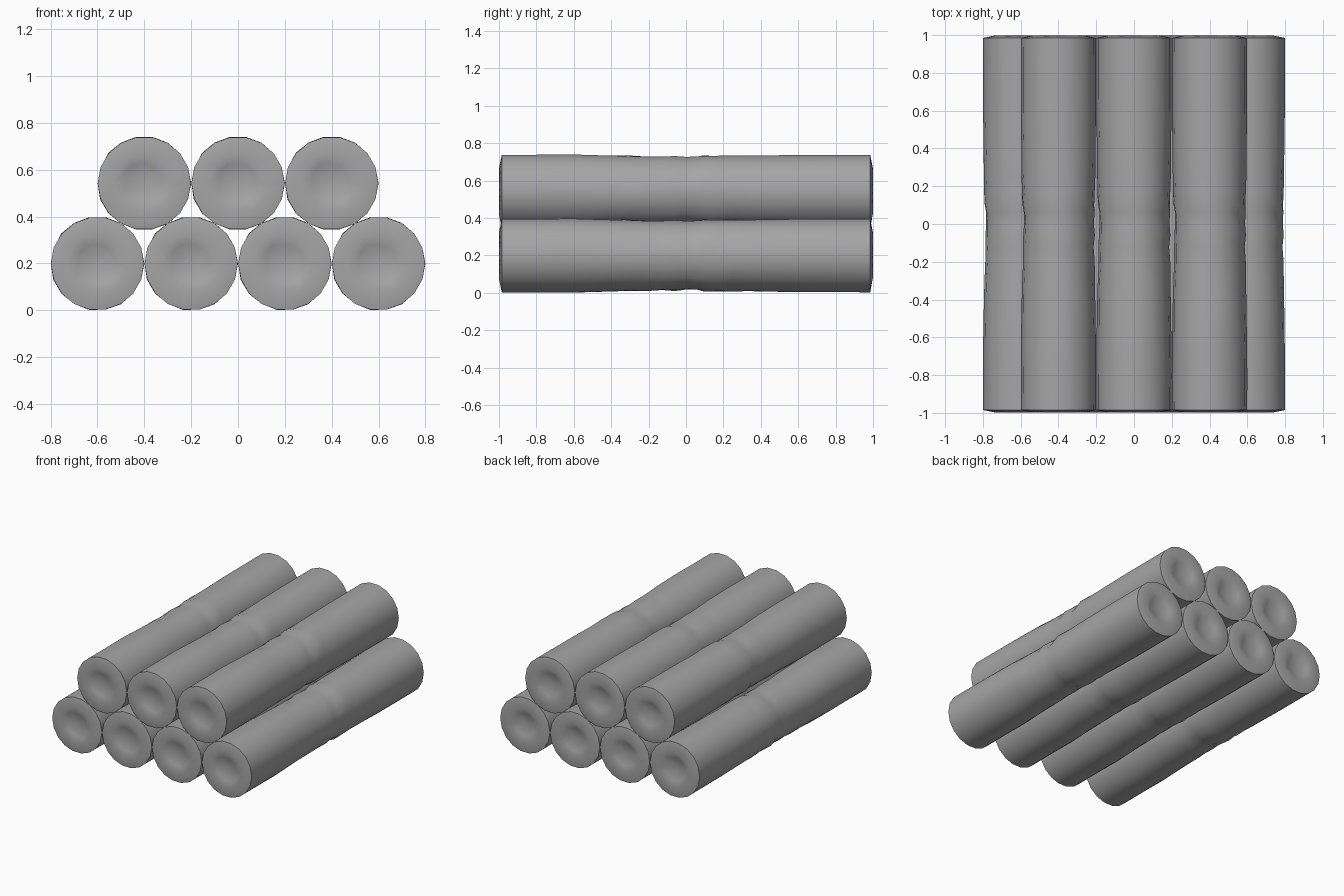
import bpy, bmesh, math, random

if "Cube" in bpy.data.objects:
    bpy.data.objects.remove(bpy.data.objects["Cube"])

random.seed(4)
SIDES = 18
# (y, radius, jitter) from the front dish to the back dish
PROFILE = [(-0.985, 0.085, 0.008), (-0.999, 0.125, 0.008), (-0.985, 0.199, 0),
           (-0.8, 0.199, 0.001), (-0.6, 0.199, 0.002), (-0.4, 0.195, 0.002),
           (-0.3, 0.192, 0.003), (-0.2, 0.190, 0.003), (-0.12, 0.186, 0.004),
           (-0.06, 0.189, 0.004), (0.0, 0.184, 0.005), (0.06, 0.187, 0.005),
           (0.1, 0.193, 0.005), (0.17, 0.192, 0.004), (0.25, 0.194, 0.003),
           (0.35, 0.194, 0.002), (0.6, 0.198, 0.001), (0.985, 0.199, 0),
           (0.999, 0.125, 0.008), (0.985, 0.085, 0.008)]


def make_log_mesh():
    bm = bmesh.new()
    rings = []
    for y, radius, jitter in PROFILE:
        ring = []
        for i in range(SIDES):
            a = 2 * math.pi * i / SIDES
            r = radius + random.uniform(-jitter, jitter)
            ring.append(bm.verts.new((r * math.cos(a), y, r * math.sin(a))))
        rings.append(ring)
    for a, b in zip(rings, rings[1:]):
        for i in range(SIDES):
            j = (i + 1) % SIDES
            bm.faces.new((a[i], a[j], b[j], b[i]))
    # dished centres of the cut ends
    for ring, y in ((rings[0], -0.965), (rings[-1], 0.965)):
        c = bm.verts.new((0, y, 0))
        for i in range(SIDES):
            bm.faces.new((ring[i], ring[(i + 1) % SIDES], c))
    bmesh.ops.recalc_face_normals(bm, faces=bm.faces)
    mesh = bpy.data.meshes.new("log")
    bm.to_mesh(mesh)
    bm.free()
    return mesh


def add_row(name, mesh, count, z):
    for i in range(count):
        log = bpy.data.objects.new(f"{name}_{i + 1}", mesh)
        log.location = ((i - (count - 1) / 2) * 0.4, 0, z)
        bpy.context.collection.objects.link(log)
        log.select_set(True)
        bpy.context.view_layer.objects.active = log


# dark grey, shared by all logs
grey = bpy.data.materials.new("dark_grey")
grey.diffuse_color = (0.38, 0.38, 0.38, 1)
grey.use_nodes = True
grey.node_tree.nodes["Principled BSDF"].inputs["Base Color"].default_value = grey.diffuse_color

# four logs below, three nested on top
log_mesh = make_log_mesh()
log_mesh.materials.append(grey)
add_row("bottom_log", log_mesh, 4, 0.199)
add_row("top_log", log_mesh, 3, 0.542)
bpy.ops.object.shade_smooth_by_angle(angle=math.radians(40))
